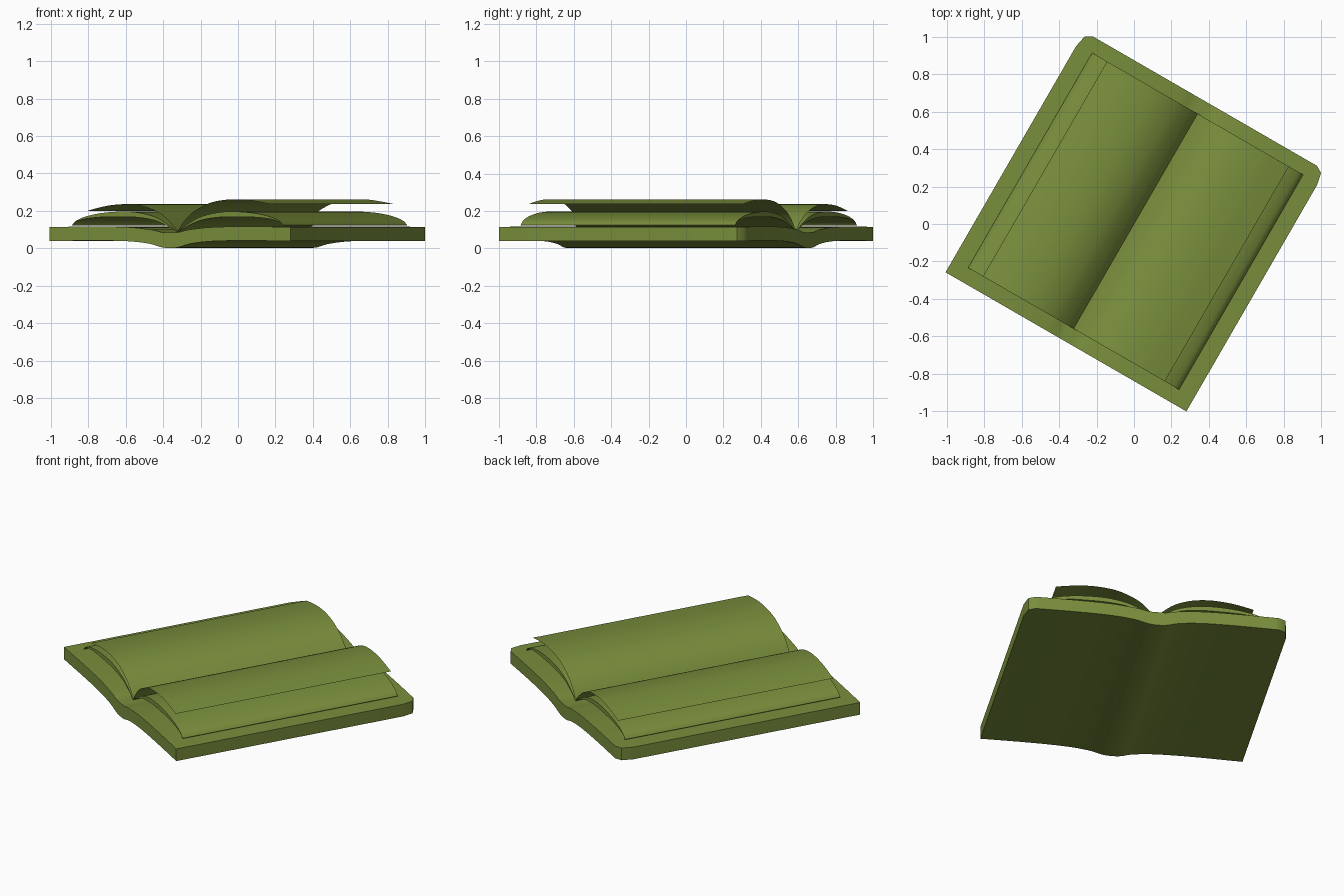
import bpy, bmesh, math

if "Cube" in bpy.data.objects:
    bpy.data.objects.remove(bpy.data.objects["Cube"])

green = bpy.data.materials.new("olive_green")
green.diffuse_color = (0.19, 0.27, 0.045, 1)
green.use_nodes = True
green.node_tree.nodes["Principled BSDF"].inputs["Base Color"].default_value = green.diffuse_color
TILT = math.radians(-30)


def curve(points, steps=5):
    """Smooth curve through (x, z) points, clamped at both ends."""
    p = [points[0]] + points + [points[-1]]
    out = []
    for a, b, c, d in zip(p, p[1:], p[2:], p[3:]):
        for i in range(steps):
            t = i / steps
            out.append(tuple(0.5 * (2 * q + (r - o) * t
                       + (2 * o - 5 * q + 4 * r - s) * t * t
                       + (3 * q - o - 3 * r + s) * t ** 3)
                       for o, q, r, s in zip(a, b, c, d)))
    return out + [points[-1]]


def finish(name, bm):
    me = bpy.data.meshes.new(name)
    bm.to_mesh(me)
    bm.free()
    ob = bpy.data.objects.new(name, me)
    bpy.context.collection.objects.link(ob)
    ob.rotation_euler.z = TILT
    me.materials.append(green)
    bpy.ops.object.select_all(action='DESELECT')
    ob.select_set(True)
    bpy.context.view_layer.objects.active = ob
    bpy.ops.object.shade_smooth_by_angle(angle=math.radians(35))
    return ob


def slab(name, columns):
    """Closed solid swept across columns of (x, z_bottom, z_top, y0, y1)."""
    bm = bmesh.new()
    rings = [[bm.verts.new(v) for v in
              ((x, y0, b), (x, y0, t), (x, y1, t), (x, y1, b))]
             for x, b, t, y0, y1 in columns]
    for r, s in zip(rings, rings[1:]):
        for i in range(4):
            j = (i + 1) % 4
            bm.faces.new((r[i], r[j], s[j], s[i]))
    bm.faces.new(rings[0])
    bm.faces.new(rings[-1])
    bmesh.ops.recalc_face_normals(bm, faces=bm.faces[:])
    finish(name, bm)


def sheet(name, profile, y0, y1):
    """Single thin curved page."""
    profile = sorted(profile)
    bm = bmesh.new()
    rows = [[bm.verts.new((x, y, z)) for y in (y0, y1)] for x, z in profile]
    for r, s in zip(rows, rows[1:]):
        bm.faces.new((r[0], s[0], s[1], r[1]))
    finish(name, bm)


# Cover: flat boards dipping into the spine, clipped corners at the far end
half = curve([(0, 0.002), (0.05, 0.006), (0.12, 0.024), (0.22, 0.036),
              (0.34, 0.041), (0.5, 0.042), (0.69, 0.04)])
half += [(0.728, 0.04), (0.742, 0.039)]
cover = [(-x, z) for x, z in reversed(half[1:])] + half
back_edge = {0.728: 0.735, 0.742: 0.668}
slab("cover", [(x, z, z + 0.075 + 0.008 * max(0, 1 - abs(x) / 0.15),
                -0.726, back_edge.get(abs(x), 0.757)) for x, z in cover])

# Lower page stacks: arched, tapering to thin edges
upper = curve([(0, 0.088), (0.06, 0.128), (0.14, 0.168), (0.24, 0.191),
               (0.34, 0.197), (0.46, 0.19), (0.56, 0.172), (0.625, 0.148),
               (0.65, 0.124)])
for side, sx in (("left", -1), ("right", 1)):
    slab(side + "_page_stack",
         [(sx * x, z - 0.002 - 0.026 * math.sin(math.pi * x / 0.65), z,
           -0.645, 0.679) for x, z in upper])

# Upper loose pages, the right one lifted a little higher
left = curve([(0, 0.09), (-0.04, 0.135), (-0.11, 0.187), (-0.2, 0.222),
              (-0.3, 0.236), (-0.4, 0.232), (-0.48, 0.219), (-0.558, 0.2)])
right = curve([(0, 0.09), (0.04, 0.145), (0.1, 0.197), (0.2, 0.243),
               (0.3, 0.26), (0.4, 0.261), (0.48, 0.252), (0.562, 0.238)])
sheet("left_page", left, -0.645, 0.679)
sheet("right_page", right, -0.645, 0.679)
